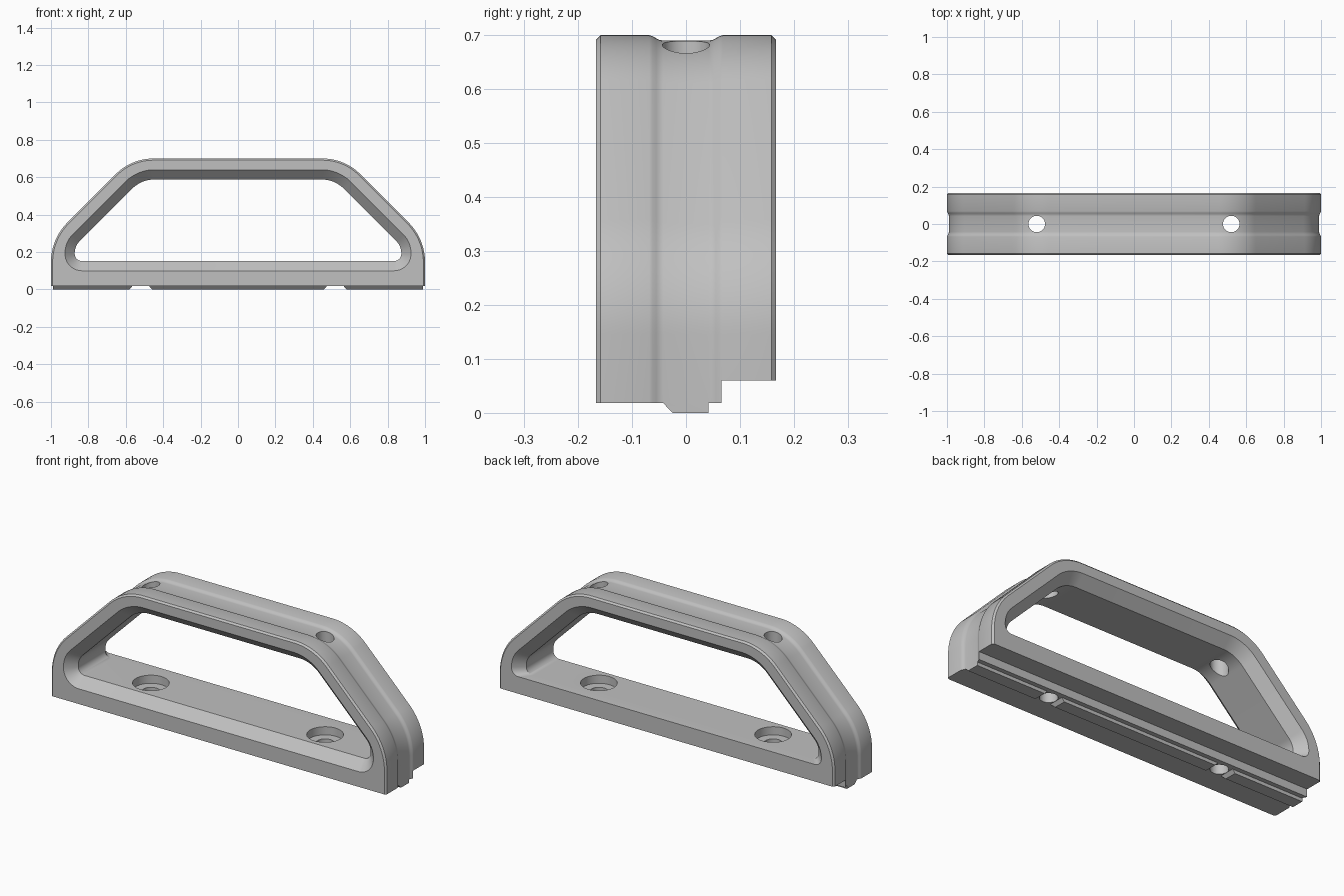
import bpy, bmesh, math
from mathutils import Vector

if "Cube" in bpy.data.objects:
    bpy.data.objects.remove(bpy.data.objects["Cube"], do_unlink=True)

grey = bpy.data.materials.new("light_grey")
grey.use_nodes = True
colour = (0.53, 0.53, 0.53, 1)
grey.diffuse_color = colour
grey.node_tree.nodes["Principled BSDF"].inputs["Base Color"].default_value = colour


def outline(half, inset, steps=14):
    """Round and inset a mirrored x-z outline given as (x, z, radius) corners of its right half."""
    corners = half + [(-x, z, r) for x, z, r in reversed(half)]
    pts = []
    for i, (x, z, radius) in enumerate(corners):
        p = Vector((x, z))
        before = (p - Vector(corners[i - 1][:2])).normalized()
        after = (Vector(corners[(i + 1) % len(corners)][:2]) - p).normalized()
        n1, n2 = (Vector((-d.y, d.x)) for d in (before, after))
        mitre = (n1 + n2) / (1 + n1.dot(n2))
        if radius == 0:
            pts.append(p + mitre * inset)
            continue
        centre = p + mitre * radius
        start = math.atan2(-n1.y, -n1.x)
        turn = math.acos(max(-1, min(1, n1.dot(n2))))
        for k in range(steps + 1):
            a = start + turn * k / steps
            pts.append(centre + Vector((math.cos(a), math.sin(a))) * (radius - inset))
    return pts


def loft(name, rings):
    """Skin a row of equal rings and cap both ends."""
    bm = bmesh.new()
    rows = [[bm.verts.new(p) for p in ring] for ring in rings]
    n = len(rows[0])
    for a, b in zip(rows, rows[1:]):
        for i in range(n):
            j = (i + 1) % n
            bm.faces.new((a[i], a[j], b[j], b[i]))
    bm.faces.new(rows[0])
    bm.faces.new(rows[-1])
    bmesh.ops.recalc_face_normals(bm, faces=bm.faces)
    mesh = bpy.data.meshes.new(name)
    bm.to_mesh(mesh)
    bm.free()
    mesh.materials.append(grey)
    obj = bpy.data.objects.new(name, mesh)
    bpy.context.collection.objects.link(obj)
    return obj


def cylinder(name, x, radius, low, high):
    turns = [k * math.tau / 40 for k in range(40)]
    return loft(name, [[(x + radius * math.cos(a), radius * math.sin(a), z) for a in turns]
                       for z in (low, high)])


# Handle body: chamfered rims and a shallow soft groove around the outside
outer = [(1, -0.1, 0), (1, 0.27, 0.3), (0.57, 0.7, 0.28)]
side = [(0.167, 0.009), (0.158, 0), (0.068, 0), (0.062, 0.002),
        (0.055, 0.006), (0.049, 0.009), (0.042, 0.01)]
stations = [(-y, d) for y, d in side] + side[::-1]
handle = loft("grab_handle", [[(p.x, y, p.y) for p in outline(outer, d)] for y, d in stations])


# Grip opening: bevelled at both faces, with the floor level out to the back
def opening(floor, low_radius):
    return [(0.925, floor, low_radius), (0.925, 0.253, 0.14), (0.538, 0.64, 0.22)]


front = outline(opening(0.1, 0.09), 0)
inner = outline(opening(0.1, 0.09), 0.052)
back = outline(opening(0.152, 0.04), 0)
grip = [(-0.2, front), (-0.167, front), (-0.115, inner), (0.115, inner),
        (0.167, back), (0.2, back)]
cutters = [loft("opening_cutter", [[(p.x, y, p.y) for p in ring] for y, ring in grip])]

# Underside: front ledge, locating tongue and raised back step
under = [(-0.3, -0.2), (-0.3, 0.018), (-0.042, 0.018), (-0.025, 0), (0.042, 0),
         (0.042, 0.018), (0.066, 0.018), (0.066, 0.06), (0.3, 0.06), (0.3, -0.2)]
cutters.append(loft("underside_cutter", [[(x, y, z) for y, z in under] for x in (-1.2, 1.2)]))

# Screw holes, counterbores and slanted gaps in the tongue
gap = [(-0.077, -0.02), (-0.045, 0.018), (0.045, 0.018), (0.077, -0.02)]
for x in (-0.52, 0.52):
    cutters.append(cylinder("screw_hole_cutter", x, 0.044, -0.3, 1))
    cutters.append(cylinder("counterbore_cutter", x, 0.09, 0.108, 0.3))
    cutters.append(loft("tongue_gap_cutter", [[(x + dx, y, z) for dx, z in gap]
                                              for y in (-0.1, 0.055)]))

bpy.context.view_layer.objects.active = handle
handle.select_set(True)
for cutter in cutters:
    cutter.hide_render = True
    mod = handle.modifiers.new("cut", "BOOLEAN")
    mod.operation = "DIFFERENCE"
    mod.solver = "EXACT"
    mod.object = cutter
    bpy.ops.object.modifier_apply(modifier=mod.name)
    bpy.data.objects.remove(cutter, do_unlink=True)

bpy.ops.object.shade_smooth_by_angle(angle=math.radians(25))
